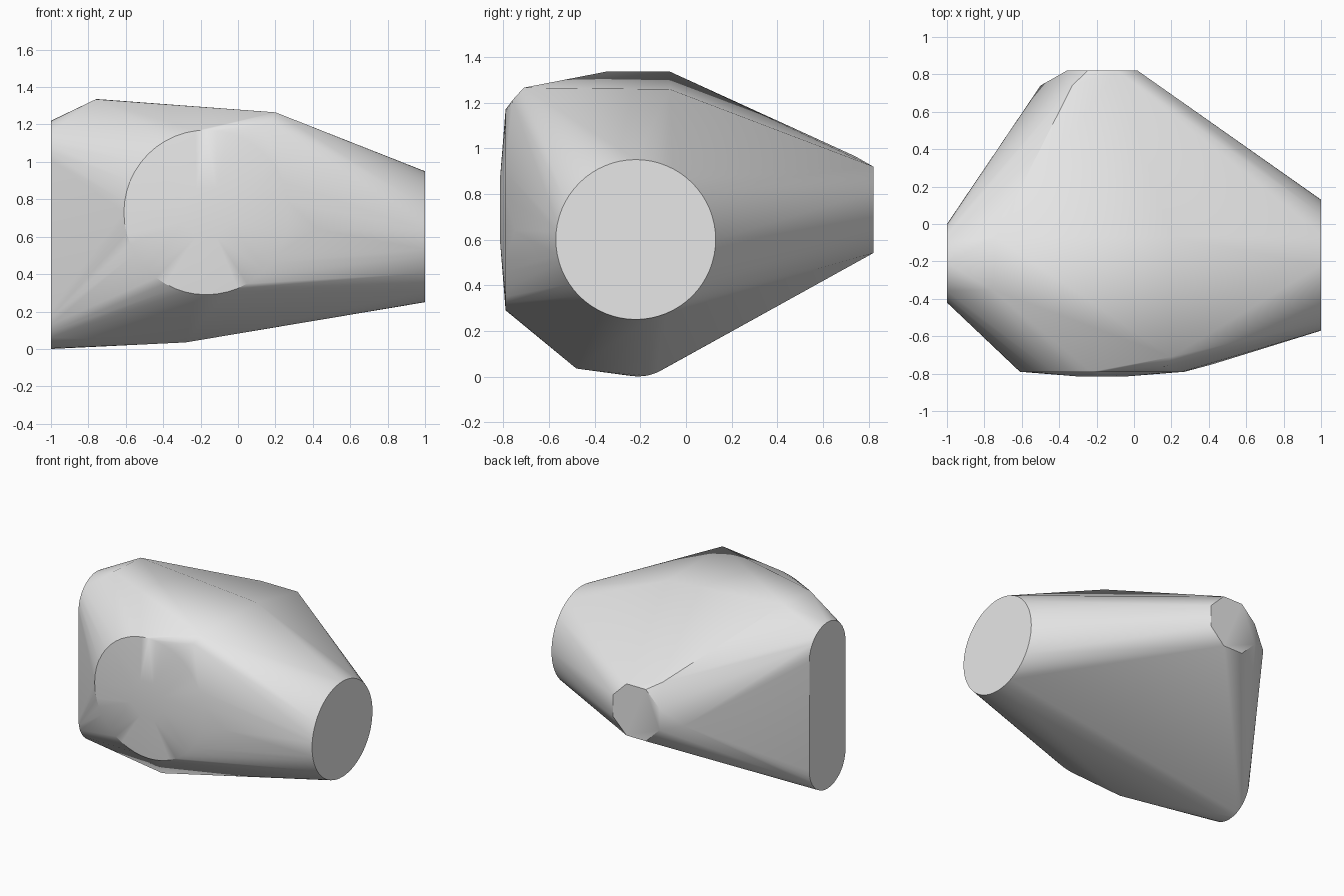
import bpy
import bmesh
from math import sin, cos, pi, radians
from mathutils import Vector

cube = bpy.data.objects.get("Cube")
if cube:
    bpy.data.objects.remove(cube, do_unlink=True)


def ring(center, u, v, radius, sides, turn=0.0):
    """Points of a regular polygon in the plane spanned by u and v."""
    c, u, v = Vector(center), Vector(u), Vector(v)
    angles = [2 * pi * i / sides + turn for i in range(sides)]
    return [c + radius * (cos(a) * u + sin(a) * v) for a in angles]


X, Y, Z = (1, 0, 0), (0, 1, 0), (0, 0, 1)
points = []

# Round end on the +x side
points += ring((1, -0.22, 0.6), Y, Z, 0.35, 64)

# Tall capsule-shaped end on the -x side
points += [p for p in ring((-1, -0.21, 0.21), Y, Z, 0.21, 32) if p.z <= 0.2101]
points += [p for p in ring((-1, -0.21, 1.01), Y, Z, 0.21, 32) if p.z >= 1.0099]

# Front disc with a shallow raised centre
points += ring((-0.17, -0.79, 0.73), X, Z, 0.44, 48)
points += ring((-0.17, -0.815, 0.73), X, Z, 0.14, 8, pi / 8)

# Small octagonal back end
points += ring((-0.17, 0.82, 0.73), X, Z, 0.205, 8, pi / 8)

# Loose corners: crown, front shoulder, flank, back bevels and keel
points += [Vector(p) for p in (
    (-0.74, -0.07, 1.335), (-0.76, -0.35, 1.335),
    (0.2, -0.07, 1.258), (0.2, -0.71, 1.265), (0.17, -0.76, 1.21),
    (0.42, -0.75, 0.64),
    (-0.5, 0.74, 0.69), (-0.33, 0.74, 0.965),
    (-0.28, -0.48, 0.035),
)]

# Skin all the sections with one convex shell
bm = bmesh.new()
for p in points:
    bm.verts.new(p)
bmesh.ops.convex_hull(bm, input=bm.verts[:])
loose = [v for v in bm.verts if not v.link_faces]
bmesh.ops.delete(bm, geom=loose, context='VERTS')
bmesh.ops.dissolve_limit(bm, angle_limit=radians(0.3),
                         verts=bm.verts[:], edges=bm.edges[:])
bmesh.ops.recalc_face_normals(bm, faces=bm.faces[:])

mesh = bpy.data.meshes.new("hull_body")
bm.to_mesh(mesh)
bm.free()
body = bpy.data.objects.new("hull_body", mesh)
bpy.context.collection.objects.link(body)

# Plain grey surface
grey = bpy.data.materials.new("light_grey")
grey.use_nodes = True
color = (0.8, 0.8, 0.8, 1.0)
grey.diffuse_color = color
grey.node_tree.nodes["Principled BSDF"].inputs["Base Color"].default_value = color
mesh.materials.append(grey)

# Smooth shading with crisp end rims
bpy.ops.object.select_all(action='DESELECT')
body.select_set(True)
bpy.context.view_layer.objects.active = body
bpy.ops.object.shade_smooth_by_angle(angle=radians(30))
